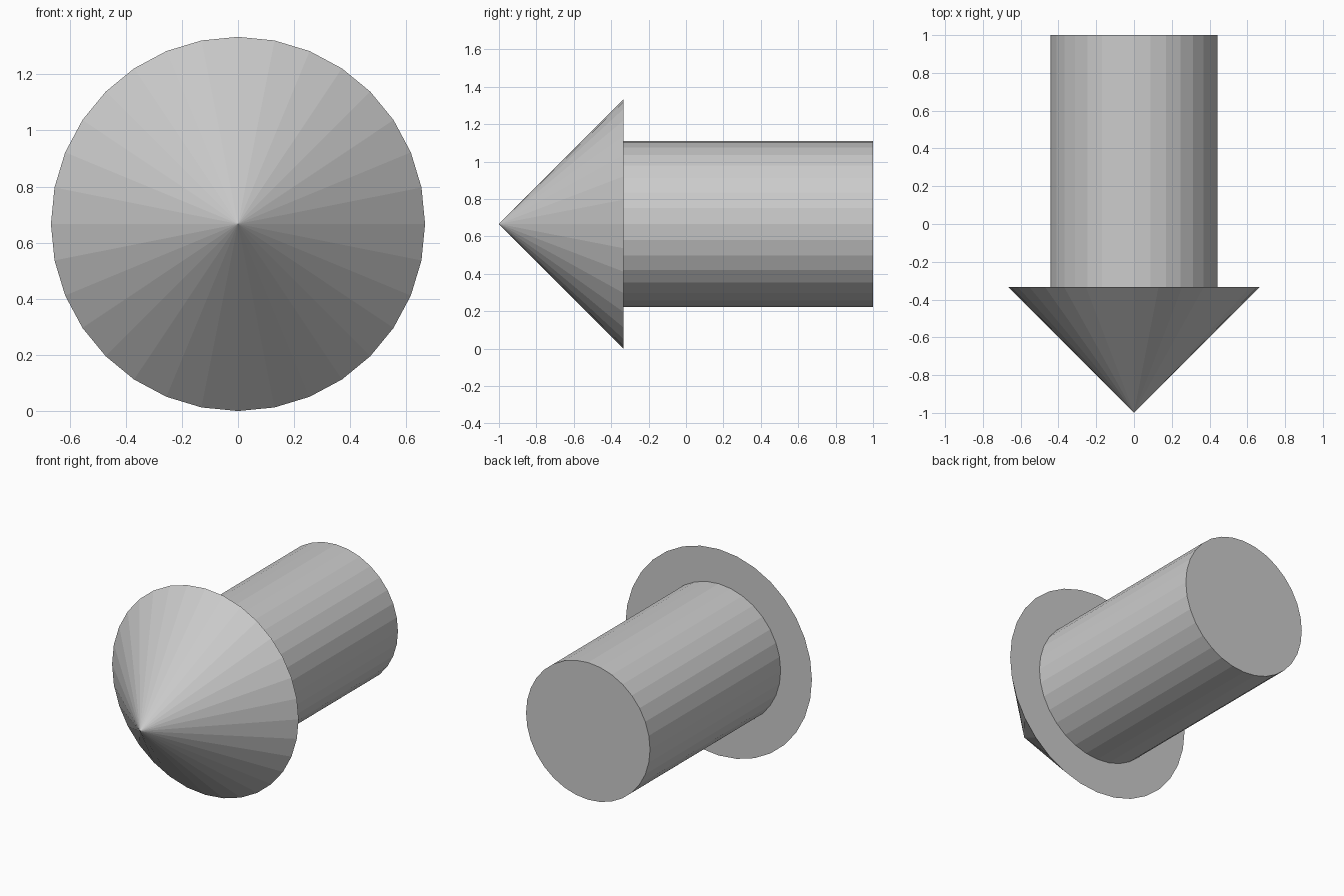
import bpy
import math

if "Cube" in bpy.data.objects:
    bpy.data.objects.remove(bpy.data.objects["Cube"])

SIDES = 32
AXIS_Z = 2 / 3          # height of the shared horizontal axis
NECK_Y = -1 / 3         # where the tip meets the shaft
FORWARD = (math.pi / 2, 0, 0)   # turns local +z towards the front (-y)


def along_y(name, r_back, r_front, y_front, y_back):
    """Flat-faced round part lying along y."""
    bpy.ops.mesh.primitive_cone_add(
        vertices=SIDES, radius1=r_back, radius2=r_front,
        depth=y_back - y_front,
        location=(0, (y_front + y_back) / 2, AXIS_Z), rotation=FORWARD)
    obj = bpy.context.object
    obj.name = name
    bpy.ops.object.transform_apply(location=False, rotation=True, scale=True)
    return obj


# Pointed head
along_y("pointed_tip", 2 / 3, 0, -1, NECK_Y)

# Straight shaft behind it
along_y("shaft", 0.443, 0.443, NECK_Y, 1)
